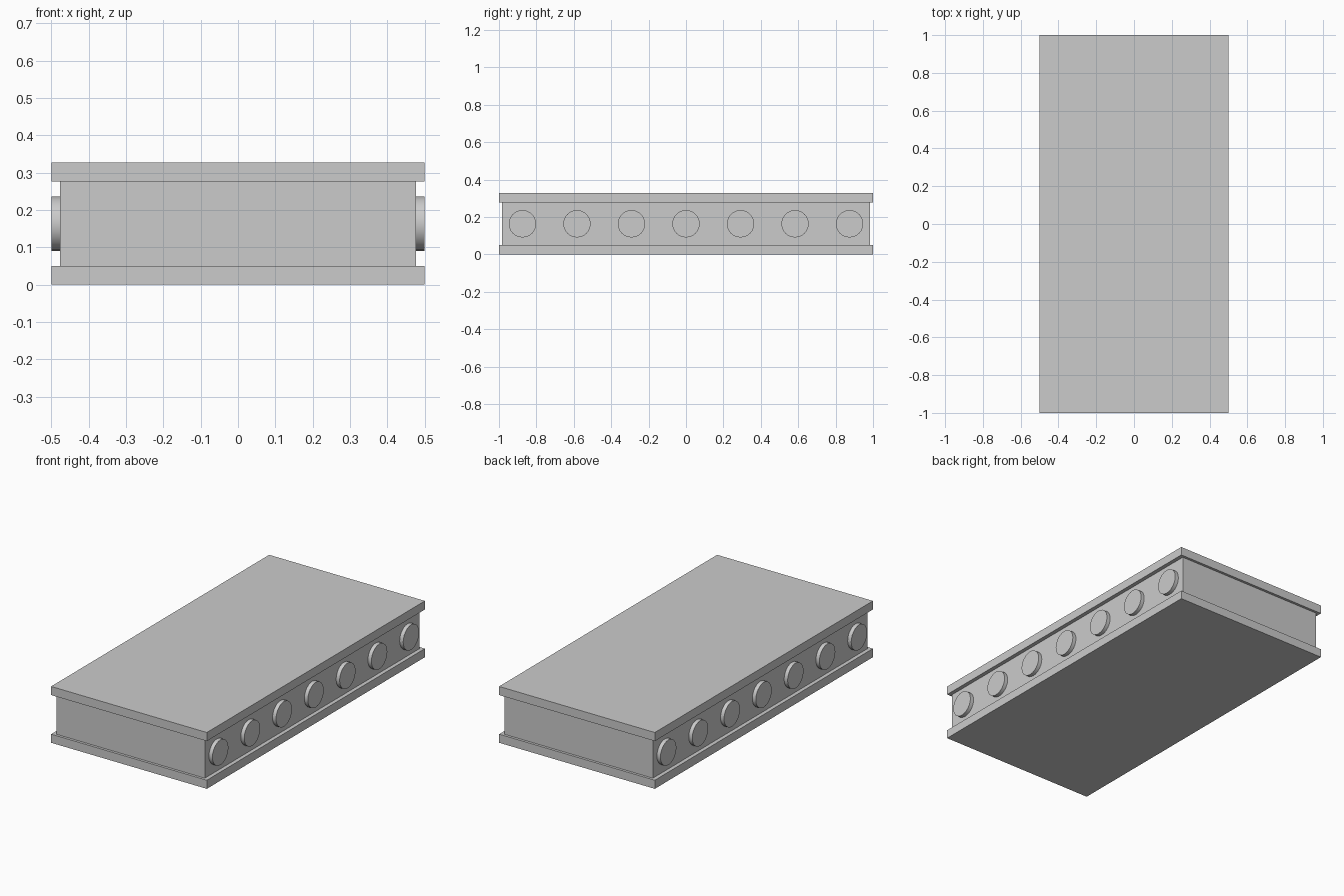
import bpy, math

if "Cube" in bpy.data.objects:
    bpy.data.objects.remove(bpy.data.objects["Cube"])


def box(name, size, z0, z1):
    bpy.ops.mesh.primitive_cube_add(size=1, location=(0, 0, (z0 + z1) / 2))
    ob = bpy.context.object
    ob.name = name
    ob.scale = (size[0], size[1], z1 - z0)
    bpy.ops.object.transform_apply(location=False, rotation=False, scale=True)


# Two overhanging slabs with a recessed body between them
box("bottom_slab", (1.0, 2.0), 0.0, 0.05)
box("recessed_body", (0.954, 1.97), 0.05, 0.277)
box("top_slab", (1.0, 2.0), 0.277, 0.327)

# Seven round discs along each long side, flush with the slab edges
for side, sx in (("left", -1), ("right", 1)):
    for i in range(-3, 4):
        bpy.ops.mesh.primitive_cylinder_add(
            vertices=24, radius=0.073, depth=0.033,
            location=(sx * 0.483, i * 0.2915, 0.1635),
            rotation=(0, math.pi / 2, 0))
        bpy.context.object.name = f"{side}_disc_{i + 4}"
        bpy.ops.object.shade_smooth_by_angle(angle=math.radians(30))
